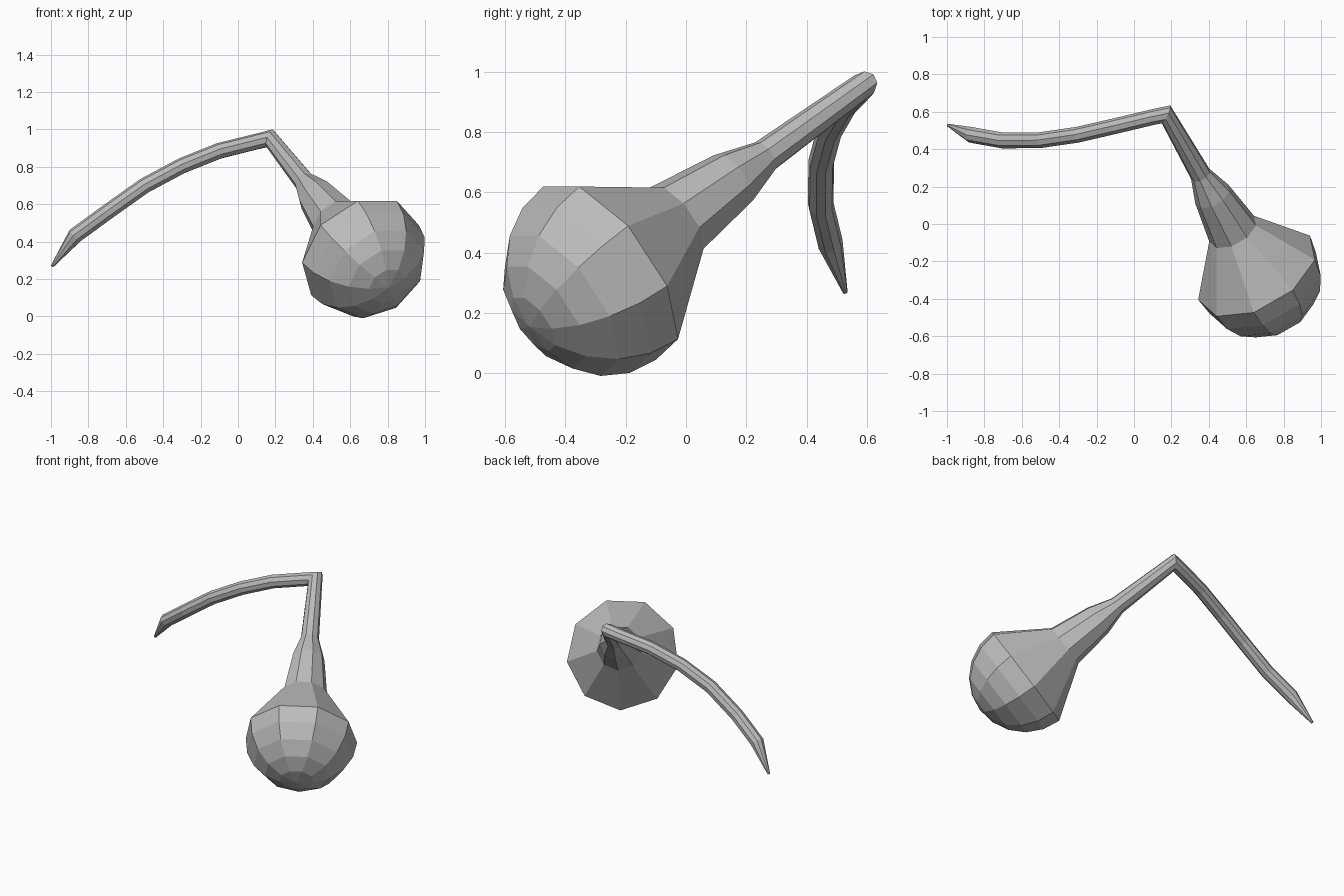
import bpy, bmesh, math
from mathutils import Vector

cube = bpy.data.objects.get("Cube")
if cube:
    bpy.data.objects.remove(cube, do_unlink=True)

SIDES = 9
DOME_STEPS = 5

grey = bpy.data.materials.new("plain grey")
grey.use_nodes = True
colour = (0.5, 0.5, 0.5, 1)
grey.diffuse_color = colour
grey.node_tree.nodes["Principled BSDF"].inputs["Base Color"].default_value = colour

# Straight stem: from the middle of the bulb up to the elbow
bulb = Vector((0.658, -0.262, 0.34))
elbow = Vector((0.172, 0.585, 0.952))
bulb_radius = 0.35
stem = (elbow - bulb).normalized()
length = (elbow - bulb).length

# Path of (centre, radius): rounded bulb, flared neck, stem, elbow, curved tail
path = []
for i in range(DOME_STEPS):
    a = math.pi / 2 * (1 - i / DOME_STEPS)
    path.append((bulb - stem * bulb_radius * math.sin(a), bulb_radius * math.cos(a)))
path.append((bulb, bulb_radius))
for share, radius in ((0.267, 0.14), (0.49, 0.103), (0.62, 0.057)):
    path.append((bulb + stem * length * share, radius))
path.append((elbow, 0.044))
tail = [(0.11, 0.573, 0.937), (-0.1, 0.523, 0.885), (-0.3, 0.477, 0.805),
        (-0.5, 0.448, 0.698), (-0.7, 0.447, 0.556), (-0.87, 0.477, 0.432)]
path += [(Vector(p), 0.043) for p in tail]
path.append((Vector((-0.994, 0.528, 0.268)), 0.008))


def sweep(name, path, first_corner):
    """Skin polygon rings along the path, mitred at each bend."""
    bm = bmesh.new()
    dirs = [(b[0] - a[0]).normalized() for a, b in zip(path, path[1:])]
    spoke = first_corner
    rings = []
    for i, (centre, radius) in enumerate(path):
        d_in = dirs[max(i - 1, 0)]
        d_out = dirs[min(i, len(dirs) - 1)]
        normal = (d_in + d_out).normalized()
        side = d_in.cross(spoke)
        ring = []
        for k in range(SIDES):
            a = math.tau * k / SIDES
            o = (spoke * math.cos(a) + side * math.sin(a)) * radius
            o -= d_in * (o.dot(normal) / d_in.dot(normal))
            ring.append(bm.verts.new(centre + o))
        rings.append(ring)
        spoke = d_in.rotation_difference(d_out) @ spoke
    for low, high in zip(rings, rings[1:]):
        for k in range(SIDES):
            n = (k + 1) % SIDES
            bm.faces.new((low[k], low[n], high[n], high[k]))
    bm.faces.new(rings[-1])
    bmesh.ops.remove_doubles(bm, verts=bm.verts, dist=0.0005)
    bmesh.ops.recalc_face_normals(bm, faces=bm.faces)
    mesh = bpy.data.meshes.new(name)
    bm.to_mesh(mesh)
    bm.free()
    mesh.materials.append(grey)
    obj = bpy.data.objects.new(name, mesh)
    bpy.context.collection.objects.link(obj)
    return obj


# One corner of the bulb's polygon points straight down
down = Vector((0, 0, -1))
corner = (down - stem * down.dot(stem)).normalized()
sweep("bulb_with_stem_and_tail", path, corner)
